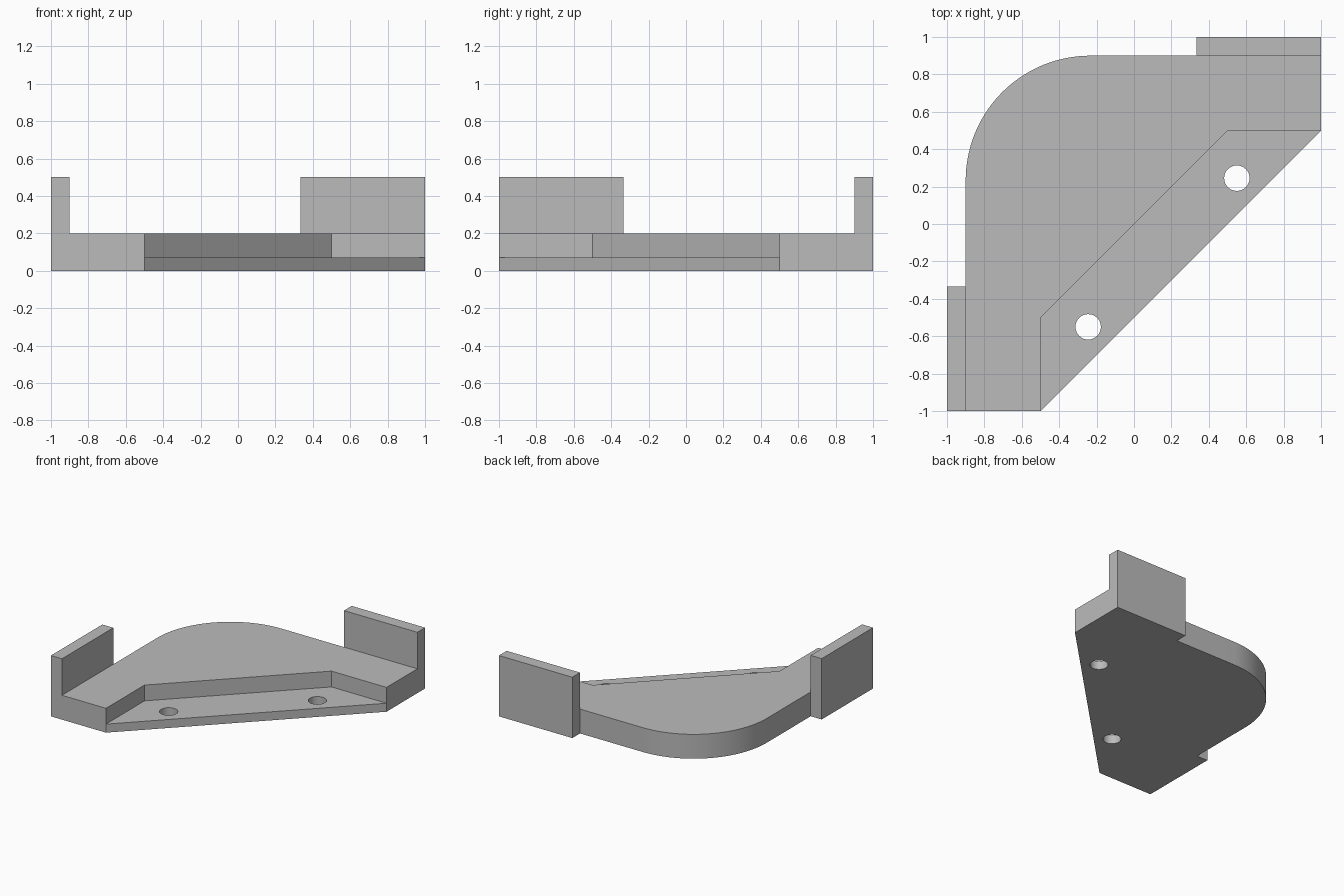
import bpy, bmesh
from math import cos, sin, pi, radians

if "Cube" in bpy.data.objects:
    bpy.data.objects.remove(bpy.data.objects["Cube"], do_unlink=True)

grey = bpy.data.materials.new("plain_grey")
grey.use_nodes = True
colour = (0.5, 0.5, 0.5, 1)
grey.diffuse_color = colour
grey.node_tree.nodes["Principled BSDF"].inputs["Base Color"].default_value = colour


def arc(cx, cy, r, start, end, steps):
    angles = [start + (end - start) * i / steps for i in range(steps + 1)]
    return [(cx + r * cos(a), cy + r * sin(a)) for a in angles]


def prism(name, outline, z0, z1):
    bm = bmesh.new()
    base = bm.faces.new([bm.verts.new((x, y, z0)) for x, y in outline])
    top = bmesh.ops.extrude_face_region(bm, geom=[base])["geom"]
    bmesh.ops.translate(bm, vec=(0, 0, z1 - z0),
                        verts=[v for v in top if isinstance(v, bmesh.types.BMVert)])
    bmesh.ops.recalc_face_normals(bm, faces=bm.faces)
    mesh = bpy.data.meshes.new(name)
    bm.to_mesh(mesh)
    bm.free()
    mesh.materials.append(grey)
    obj = bpy.data.objects.new(name, mesh)
    bpy.context.collection.objects.link(obj)
    return obj


def cut(body, cutter):
    cutter.hide_render = True
    mod = body.modifiers.new("cut", "BOOLEAN")
    mod.operation, mod.solver, mod.object = "DIFFERENCE", "EXACT", cutter
    bpy.context.view_layer.objects.active = body
    bpy.ops.object.modifier_apply(modifier=mod.name)
    bpy.data.objects.remove(cutter, do_unlink=True)


wall, end, far = 0.9, 1 / 3, 1.2
floor, deck, top = 0.07, 0.2, 0.5

# Full-height blank: corner plate with a rounded back corner and two end tabs
blank = [(-0.5, -1), (1, 0.5), (1, 1), (end, 1), (end, wall)]
blank += arc(-0.233, 0.233, 0.667, pi / 2, pi, 32)
blank += [(-wall, -end), (-1, -end), (-1, -1)]
bracket = prism("corner_bracket", blank, 0, top)

# Clear everything above the deck except the two upright flanges
cut(bracket, prism("deck_cutter", [
    (-wall, -far), (far, -far), (far, wall), (end, wall),
    (end, far), (-far, far), (-far, -end), (-wall, -end)], deck, 0.7))

# Recessed ledge along the diagonal edge
cut(bracket, prism("ledge_cutter", [
    (-0.5, -far), (far, -far), (far, 0.5), (0.5, 0.5), (-0.5, -0.5)], floor, 0.3))

# Two screw holes through the ledge
for x, y in ((0.55, 0.245), (-0.245, -0.55)):
    cut(bracket, prism("hole_cutter", arc(x, y, 0.068, 0, 2 * pi, 32)[:-1], -0.1, 0.15))

# Smooth the curved walls, keep the corners sharp
bpy.ops.object.select_all(action="DESELECT")
bracket.select_set(True)
bpy.context.view_layer.objects.active = bracket
bpy.ops.object.shade_smooth_by_angle(angle=radians(30))
